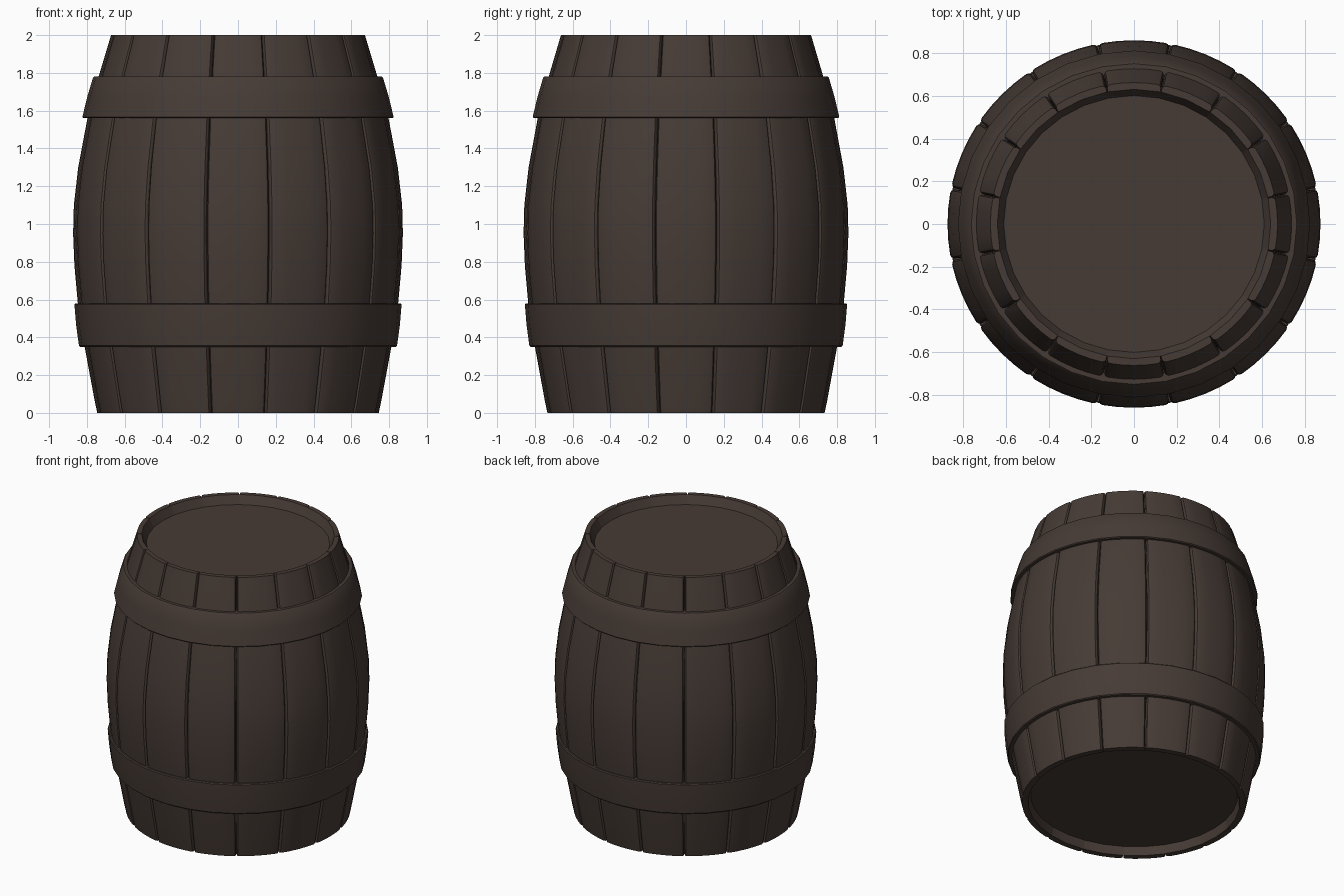
import bpy, bmesh, math

if "Cube" in bpy.data.objects:
    bpy.data.objects.remove(bpy.data.objects["Cube"])

mat = bpy.data.materials.new("dark_brown_wood")
mat.diffuse_color = (0.062, 0.044, 0.036, 1)
mat.use_nodes = True
mat.node_tree.nodes["Principled BSDF"].inputs["Base Color"].default_value = mat.diffuse_color
Y_SCALE = 0.985  # barrel is very slightly oval


def finish(name, bm, angle=30):
    bmesh.ops.recalc_face_normals(bm, faces=bm.faces)
    me = bpy.data.meshes.new(name)
    bm.to_mesh(me)
    bm.free()
    me.materials.append(mat)
    ob = bpy.data.objects.new(name, me)
    bpy.context.collection.objects.link(ob)
    bpy.ops.object.select_all(action='DESELECT')
    ob.select_set(True)
    bpy.context.view_layer.objects.active = ob
    bpy.ops.object.shade_smooth_by_angle(angle=math.radians(angle))
    return ob


def polar(bm, r, deg, z):
    a = math.radians(deg)
    return bm.verts.new((r * math.cos(a), r * math.sin(a) * Y_SCALE, z))


def bridge(bm, a, b):
    n = len(a)
    for i in range(n):
        bm.faces.new((a[i], a[(i + 1) % n], b[(i + 1) % n], b[i]))


# (z, outer radius, inner radius) along one stave
PROFILE = [(0, .745, .705), (.06, .758, .69), (.35, .812, .75), (.58, .848, .79),
           (.78, .866, .805), (.95, .873, .81), (1.1, .869, .805), (1.3, .846, .785),
           (1.56, .797, .735), (1.78, .738, .675), (1.94, .69, .61), (2, .672, .64)]
STAVES = 16
# (angle from stave centre, inset from outer radius): rounded long edges
CROSS = [(-11.1, .03), (-11.0, .014), (-10.5, .004), (-9.6, 0), (-5, 0), (0, 0),
         (5, 0), (9.6, 0), (10.5, .004), (11.0, .014), (11.1, .03)]

# staves
bm = bmesh.new()
for s in range(STAVES):
    c = s * 360 / STAVES
    rings = []
    for z, ro, ri in PROFILE:
        ring = [polar(bm, ro - d, c + a, z) for a, d in CROSS]
        ring += [polar(bm, ri, c + a, z) for a in (11.25, 0, -11.25)]
        rings.append(ring)
    for a, b in zip(rings, rings[1:]):
        bridge(bm, a, b)
    bm.faces.new(rings[0])
    bm.faces.new(rings[-1])
finish("staves", bm)


# hoops: closed ring with a slightly rounded outer profile
def hoop(name, z0, r0, z1, r1):
    t, b = 0.06, 0.006
    prof = [(r0 - t, z0), (r0 - b, z0), (r0, z0 + b), ((r0 + r1) / 2 + .003, (z0 + z1) / 2),
            (r1, z1 - b), (r1 - b, z1), (r1 - t, z1)]
    bm = bmesh.new()
    n = 32
    rings = [[polar(bm, r, i * 360 / n, z) for r, z in prof] for i in range(n)]
    for i in range(n):
        bridge(bm, rings[i], rings[(i + 1) % n])
    finish(name, bm)


hoop("lower_hoop", .35, .842, .58, .866)
hoop("upper_hoop", 1.56, .824, 1.78, .768)


# recessed end boards
def head(name, r, z0, z1):
    bm = bmesh.new()
    rings = [[polar(bm, r, i * 11.25, z) for i in range(32)] for z in (z0, z1)]
    bridge(bm, *rings)
    for ring in rings:
        bm.faces.new(ring)
    finish(name, bm)


head("top_head", .625, 1.90, 1.94)
head("bottom_head", .70, .06, .10)
